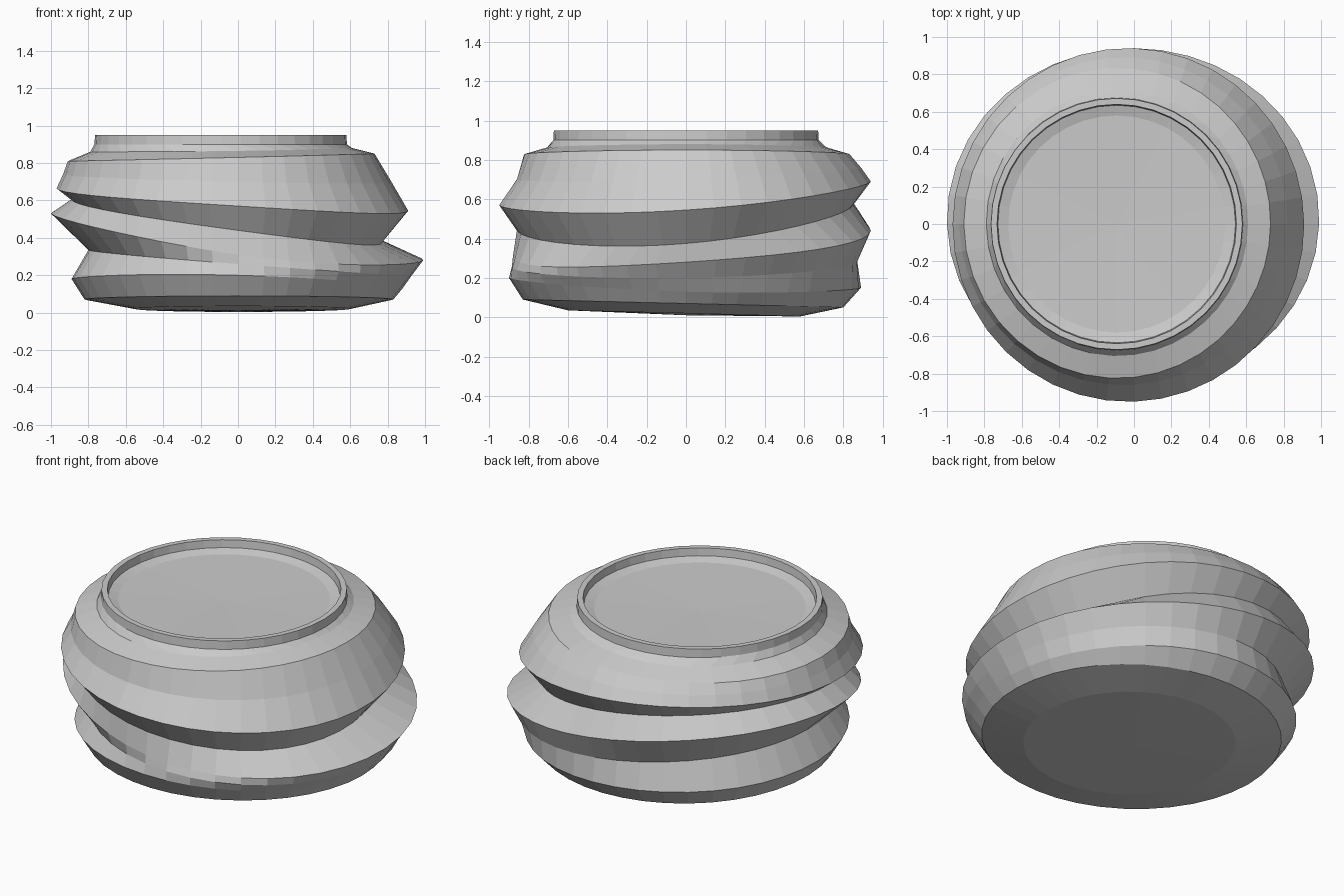
import bpy, bmesh, math

cube = bpy.data.objects.get("Cube")
if cube:
    bpy.data.objects.remove(cube, do_unlink=True)

SEGMENTS = 40

clay = bpy.data.materials.new("plain_grey")
clay.use_nodes = True
grey = (0.6, 0.6, 0.6, 1)
clay.diffuse_color = grey
clay.node_tree.nodes["Principled BSDF"].inputs["Base Color"].default_value = grey


def around(values, a):
    """Smooth loop through the values at left, front, right and back sides."""
    l, f, r, b = values
    return ((l + f + r + b) / 4 + (r - l) / 2 * math.cos(a)
            + (b - f) / 2 * math.sin(a) + (l + r - f - b) / 4 * math.cos(2 * a))


# Body rings, bottom to neck: radii and heights at -x, -y, +x, +y
RINGS = [
    ((.55, .60, .60, .58), (.02, .035, .02, .004)),   # base edge
    ((.82, .83, .83, .80), (.07, .09, .07, .05)),     # base curve
    ((.89, .90, .88, .89), (.18, .20, .13, .15)),     # low ridge
    ((.80, .885, .93, .87), (.335, .26, .20, .29)),   # low groove
    ((1.0, .88, .99, .94), (.53, .31, .28, .44)),     # middle ridge
    ((.89, .86, .77, .85), (.605, .44, .375, .57)),   # upper groove
    ((.97, .95, .91, .94), (.665, .57, .545, .69)),   # upper ridge
    ((.935, .86, .82, .89), (.74, .70, .70, .76)),    # upper wall
    ((.91, .82, .73, .83), (.81, .83, .85, .83)),     # shoulder
    ((.79, .70, .61, .71), (.86, .865, .88, .865)),   # neck foot
]
# Round rim and recessed lid: radius, height
RIM_X = -.0925
RIM = [(.675, .90), (.672, .95), (.64, .95), (.635, .905), (.58, .89)]

bm = bmesh.new()
angles = [2 * math.pi * i / SEGMENTS for i in range(SEGMENTS)]
loops = []
for radii, heights in RINGS:
    loops.append([bm.verts.new((around(radii, a) * math.cos(a),
                                around(radii, a) * math.sin(a),
                                around(heights, a))) for a in angles])
for radius, z in RIM:
    loops.append([bm.verts.new((RIM_X + radius * math.cos(a),
                                radius * math.sin(a), z)) for a in angles])

# Skin between neighbouring loops
for low, high in zip(loops, loops[1:]):
    for i in range(SEGMENTS):
        j = (i + 1) % SEGMENTS
        bm.faces.new((low[i], low[j], high[j], high[i]))

# Fan caps for the base and the lid
for loop, centre in ((loops[0], (0, 0, .01)), (loops[-1], (RIM_X, 0, .88))):
    hub = bm.verts.new(centre)
    for i in range(SEGMENTS):
        bm.faces.new((loop[i], loop[(i + 1) % SEGMENTS], hub))

bmesh.ops.recalc_face_normals(bm, faces=bm.faces)
mesh = bpy.data.meshes.new("ridged_pot")
bm.to_mesh(mesh)
bm.free()
mesh.materials.append(clay)
pot = bpy.data.objects.new("ridged_pot", mesh)
bpy.context.collection.objects.link(pot)
